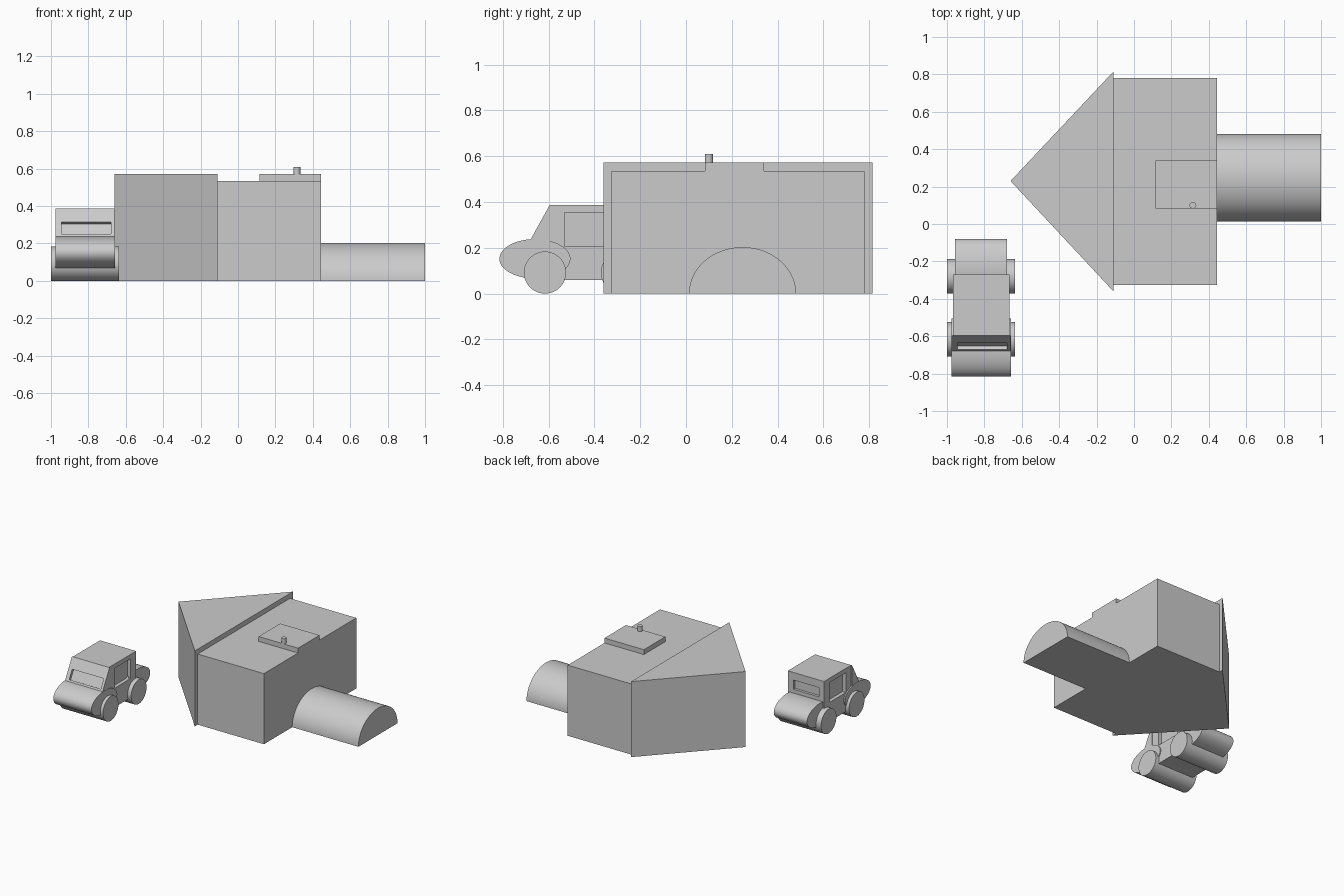
import bpy, bmesh, math

if "Cube" in bpy.data.objects:
    bpy.data.objects.remove(bpy.data.objects["Cube"])

grey = bpy.data.materials.new("light_grey")
grey.diffuse_color = (0.6, 0.6, 0.6, 1)
grey.use_nodes = True
grey.node_tree.nodes["Principled BSDF"].inputs["Base Color"].default_value = grey.diffuse_color


def extrude(name, profile, lo, hi, axis="x", smooth=False):
    """Extrude a profile: (y, z) points along x, or (x, y) points along z."""
    bm = bmesh.new()

    def place(p, t):
        return (t, p[0], p[1]) if axis == "x" else (p[0], p[1], t)

    a = [bm.verts.new(place(p, lo)) for p in profile]
    b = [bm.verts.new(place(p, hi)) for p in profile]
    bm.faces.new(a)
    bm.faces.new(b[::-1])
    n = len(profile)
    for i in range(n):
        j = (i + 1) % n
        bm.faces.new((a[i], b[i], b[j], a[j]))
    bmesh.ops.recalc_face_normals(bm, faces=bm.faces)
    mesh = bpy.data.meshes.new(name)
    bm.to_mesh(mesh)
    bm.free()
    if smooth:
        mesh.shade_smooth()
        mesh.set_sharp_from_angle(angle=math.radians(35))
    mesh.materials.append(grey)
    ob = bpy.data.objects.new(name, mesh)
    bpy.context.collection.objects.link(ob)
    return ob


def box(name, x0, x1, y0, y1, z0, z1):
    return extrude(name, [(y0, z0), (y1, z0), (y1, z1), (y0, z1)], x0, x1)


def ellipse(cu, cv, ru, rv, n=64, arc=2 * math.pi):
    count = n if arc > 6 else n + 1
    return [(cu + ru * math.cos(arc * i / n), cv + rv * math.sin(arc * i / n))
            for i in range(count)]


def cut(target, cutter):
    cutter.hide_render = True
    cutter.display_type = "WIRE"
    mod = target.modifiers.new(cutter.name, "BOOLEAN")
    mod.operation = "DIFFERENCE"
    mod.solver = "EXACT"
    mod.object = cutter


# Building: main block, pointed wing, vaulted tunnel
box("main_block", -0.11, 0.445, -0.325, 0.78, 0, 0.535)
extrude("pointed_wing", [(-0.66, 0.23), (-0.11, -0.36), (-0.11, 0.815)], 0, 0.572, "z")
extrude("half_round_tunnel", ellipse(0.247, 0, 0.234, 0.203, 48, math.pi),
        0.445, 1.0, smooth=True)

# Roof slab and little chimney
box("roof_slab", 0.115, 0.445, 0.083, 0.34, 0.535, 0.572)
extrude("chimney", ellipse(0.315, 0.1, 0.018, 0.018, 24), 0.57, 0.61, "z", smooth=True)

# Car wheels: full-width rollers
for name, y in (("front_wheels", -0.616), ("rear_wheels", -0.28)):
    extrude(name, ellipse(y, 0.092, 0.092, 0.092), -1.0, -0.635, smooth=True)

# Rounded bonnet and boot
extrude("bonnet", ellipse(-0.66, 0.152, 0.155, 0.086), -0.977, -0.658, smooth=True)
extrude("boot", ellipse(-0.235, 0.15, 0.155, 0.084), -0.958, -0.68, smooth=True)

# Cabin with recessed side and rear windows
cabin = box("cabin", -0.968, -0.665, -0.595, -0.27, 0.06, 0.388)
for side, x0, x1 in (("left", -1.0, -0.94), ("right", -0.693, -0.63)):
    cut(cabin, box(side + "_window_cutter", x0, x1, -0.53, -0.335, 0.205, 0.355))
cut(cabin, box("rear_window_cutter", -0.925, -0.71, -0.29, -0.24, 0.26, 0.33))

# Sloping windscreen with recessed pane
screen = extrude("windscreen", [(-0.595, 0.388), (-0.685, 0.225), (-0.595, 0.2)],
                 -0.975, -0.66)
cut(screen, extrude("windscreen_cutter",
                    [(-0.689, 0.26), (-0.653, 0.24), (-0.618, 0.305), (-0.654, 0.325)],
                    -0.945, -0.68))
